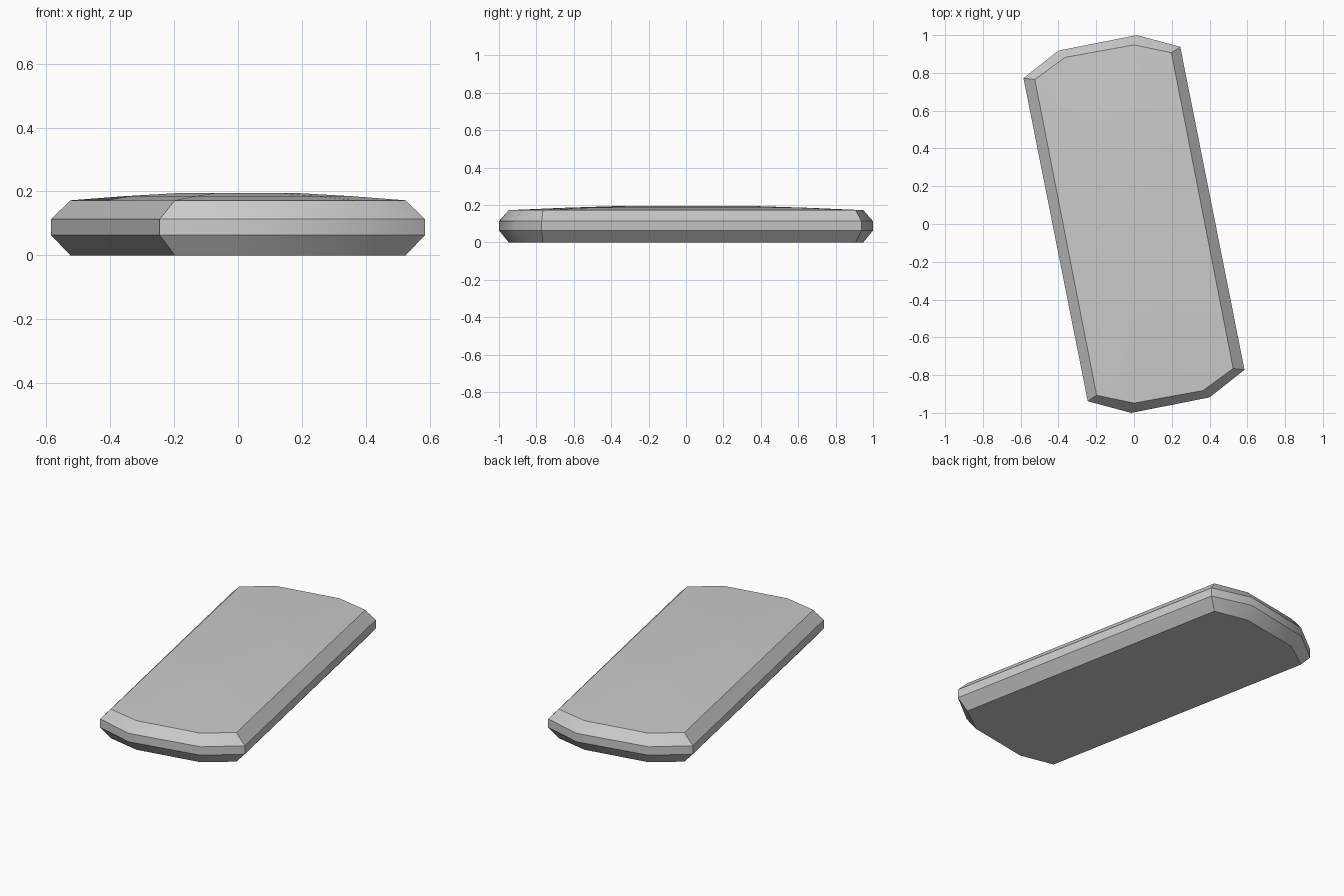
import bpy, bmesh, math

cube = bpy.data.objects.get("Cube")
if cube:
    bpy.data.objects.remove(cube, do_unlink=True)

grey = bpy.data.materials.new("plain grey")
grey.use_nodes = True
colour = (0.6, 0.6, 0.6, 1)
grey.diffuse_color = colour
grey.node_tree.nodes["Principled BSDF"].inputs["Base Color"].default_value = colour


def turned(half):
    """Complete an outline with its half-turn copy."""
    return half + [(-x, -y) for x, y in half]


rim = turned([(-0.585, 0.772), (-0.40, 0.918), (0.015, 1.0), (0.245, 0.938)])
face = turned([(-0.525, 0.765), (-0.365, 0.882), (0.0, 0.948), (0.198, 0.907)])

# Outline, scale and height of each ring, from the base to the crown
levels = [(face, 1, 0), (rim, 1, 0.063), (rim, 1, 0.113), (face, 1, 0.172),
          (face, 0.68, 0.185), (face, 0.35, 0.195)]

bm = bmesh.new()
rings = [[bm.verts.new((x * s, y * s, z)) for x, y in outline]
         for outline, s, z in levels]

# Chamfered sides and shallow crown
for low, high in zip(rings, rings[1:]):
    for i in range(len(low)):
        j = (i + 1) % len(low)
        bm.faces.new((low[i], low[j], high[j], high[i]))
bm.faces.new(rings[0])
bm.faces.new(rings[-1])
bmesh.ops.recalc_face_normals(bm, faces=bm.faces)

mesh = bpy.data.meshes.new("slab")
bm.to_mesh(mesh)
bm.free()
mesh.materials.append(grey)
slab = bpy.data.objects.new("slab", mesh)
bpy.context.collection.objects.link(slab)

# Soften the crown and rounded ends, keep the chamfer edges crisp
bpy.ops.object.select_all(action="DESELECT")
slab.select_set(True)
bpy.context.view_layer.objects.active = slab
bpy.ops.object.shade_smooth_by_angle(angle=math.radians(30))
